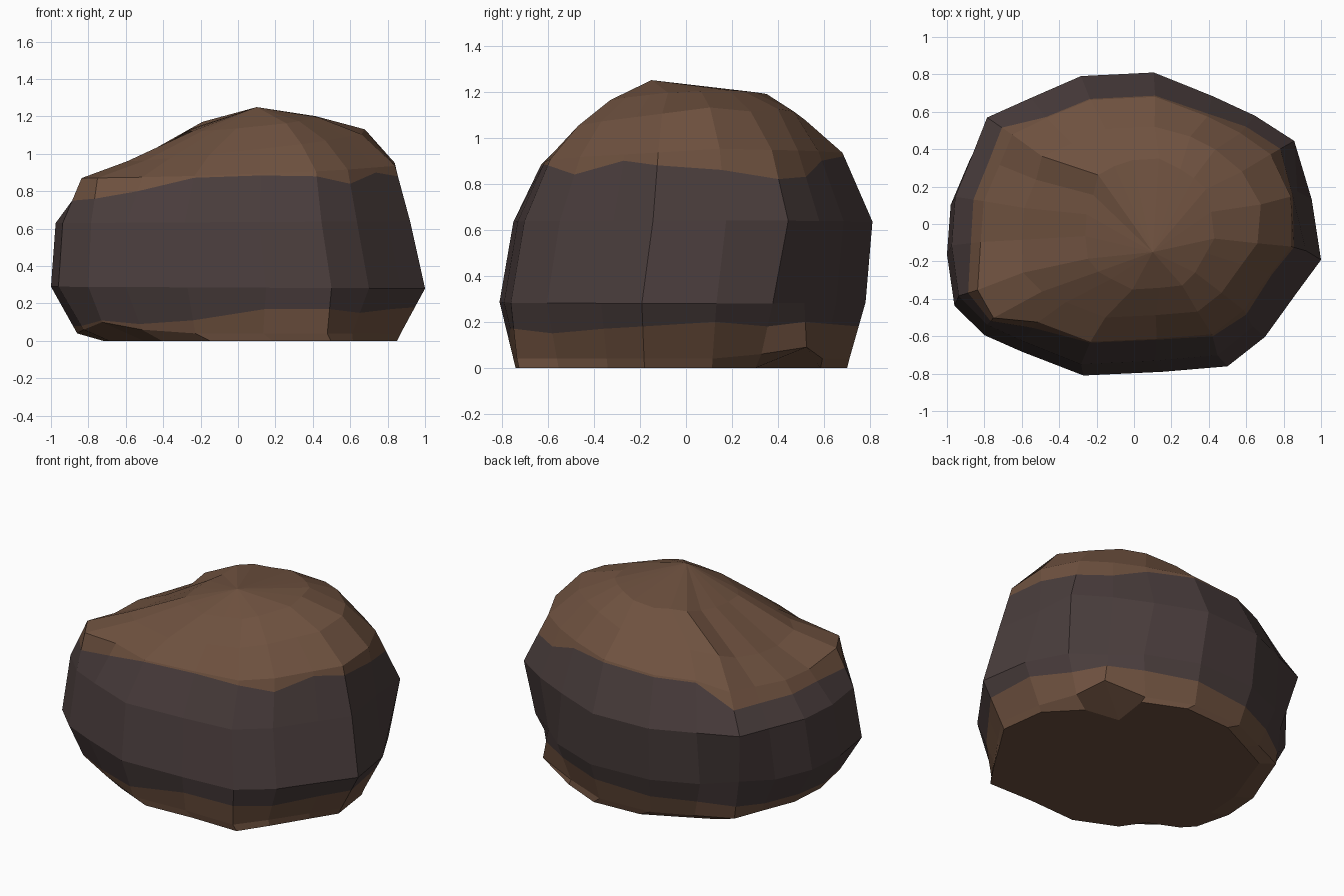
import bpy
import bmesh
from mathutils import Vector

cube = bpy.data.objects.get("Cube")
if cube:
    bpy.data.objects.remove(cube, do_unlink=True)


def make_material(name, colour):
    material = bpy.data.materials.new(name)
    material.use_nodes = True
    material.diffuse_color = colour
    shader = next(n for n in material.node_tree.nodes if n.type == 'BSDF_PRINCIPLED')
    shader.inputs["Base Color"].default_value = colour
    shader.inputs["Roughness"].default_value = 1
    return material


brown = make_material("earth brown", (.157, .083, .05, 1))
dark = make_material("dark stone", (.067, .046, .045, 1))
BROWN, DARK = range(2)

# Widest outline of the boulder, counter-clockwise from its left side
outline = [
    (1, -.18), (.95, .15), (.87, .43), (.68, .57), (.47, .68),
    (.14, .81), (-.27, .79), (-.55, .67), (-.8, .56), (-.88, .36),
    (-.98, .12), (-1, -.15), (-.96, -.43), (-.8, -.59), (-.6, -.68),
    (-.27, -.81), (.15, -.79), (.5, -.76), (.7, -.6), (.87, -.36),
]
half_depth = .81

# Heights of the two wavy colour borders, one per outline point
lower_border = [.18, .2, .18, .2, .19, .18, .16, .15, .12, .1,
                .1, .08, .08, .08, .09, .11, .17, .17, .15, .17]
upper_border = [.88, .86, .82, .83, .9, .92, .91, .9, .76, .76,
                .76, .76, .75, .76, .8, .89, .9, .88, .84, .9]


def ring(x_min, x_max, y_min, y_max, z_right, z_left, y_tilt=0):
    """The outline fitted into a box, tilted from side to side and front to back."""
    points = []
    for px, py in outline:
        u = (px + 1) / 2
        v = (py / half_depth + 1) / 2
        z = z_right + (z_left - z_right) * u + y_tilt * (v - .5)
        points.append(Vector((x_min + (x_max - x_min) * u,
                              y_min + (y_max - y_min) * v, z)))
    return points


def dent(points, columns, offset):
    """Push a few neighbouring points of a ring in or out."""
    for column in columns:
        points[column] += Vector(offset)


def border_ring(below, above, heights):
    """A ring on the surface between two others, following the border heights."""
    points = []
    for a, b, height in zip(below, above, heights):
        t = (height - a.z) / (b.z - a.z)
        points.append(a.lerp(b, min(max(t, .05), .96)))
    return points


# Cross-sections from the flat base to the crown
base = ring(-.72, .85, -.74, .7, 0, 0)
foot = ring(-.86, .87, -.75, .71, .04, .04)
belly = ring(-1, 1, -.81, .78, .29, .28)
waist = ring(-.975, .92, -.75, .81, .63, .64)
shoulder = ring(-.85, .84, -.63, .68, .88, .94, .04)
brow = ring(-.62, .66, -.5, .52, .97, 1.11, .05)
crown = ring(-.26, .43, -.35, .35, 1.13, 1.2, .04)
apex = Vector((.1, -.15, 1.25))

# Undercuts at the back left and front right corners of the base
dent(base, [2], (-.12, -.06, 0))
dent(base, [3], (-.2, -.15, 0))
dent(foot, [2], (-.04, -.04, .02))
dent(foot, [3], (.07, .03, .05))
dent(base, [13], (.06, .06, 0))
dent(foot, [13], (-.04, 0, .06))
dent(foot, [12, 14], (0, 0, .02))

# Sharp front left corner of the base
for section in (base, foot):
    dent(section, [17], (.04, -.03, 0))

# Overhanging corners at the back, above a slightly hollow belly
dent(belly, [2, 3], (-.05, -.03, 0))
dent(waist, [2], (.06, 0, 0))
dent(waist, [3], (.03, 0, 0))
dent(belly, [8], (.08, -.05, 0))

# Fuller front right shoulder with a lower back right side
dent(shoulder, [13], (-.07, -.05, 0))
dent(shoulder, [12], (-.02, -.03, 0))
dent(shoulder, [8, 9, 10, 11], (.03, 0, -.05))
dent(brow, [9, 10, 11], (.02, 0, -.04))

# Broad left side of the crown and a raised back
dent(shoulder, [1], (.04, 0, .01))
dent(brow, [1], (.05, 0, .02))
dent(brow, [3, 4], (-.02, .03, .02))
dent(crown, [7, 8], (0, .02, .02))

sections = [base, foot, border_ring(foot, belly, lower_border), belly, waist,
            border_ring(waist, shoulder, upper_border), shoulder, brow, crown]
bands = [BROWN, BROWN, DARK, DARK, DARK, BROWN, BROWN, BROWN]

# Boulder: loft the sections, close the base and fan the crown
bm = bmesh.new()
loops = [[bm.verts.new(p) for p in section] for section in sections]
count = len(outline)
for lower, upper, colour in zip(loops, loops[1:], bands):
    for i in range(count):
        j = (i + 1) % count
        face = bm.faces.new((lower[i], lower[j], upper[j], upper[i]))
        face.material_index = colour
bm.faces.new(reversed(loops[0])).material_index = BROWN
tip = bm.verts.new(apex)
for i in range(count):
    bm.faces.new((loops[-1][i], loops[-1][(i + 1) % count], tip)).material_index = BROWN
bmesh.ops.recalc_face_normals(bm, faces=bm.faces)

mesh = bpy.data.meshes.new("boulder")
bm.to_mesh(mesh)
bm.free()
mesh.materials.append(brown)
mesh.materials.append(dark)
boulder = bpy.data.objects.new("boulder", mesh)
bpy.context.collection.objects.link(boulder)
